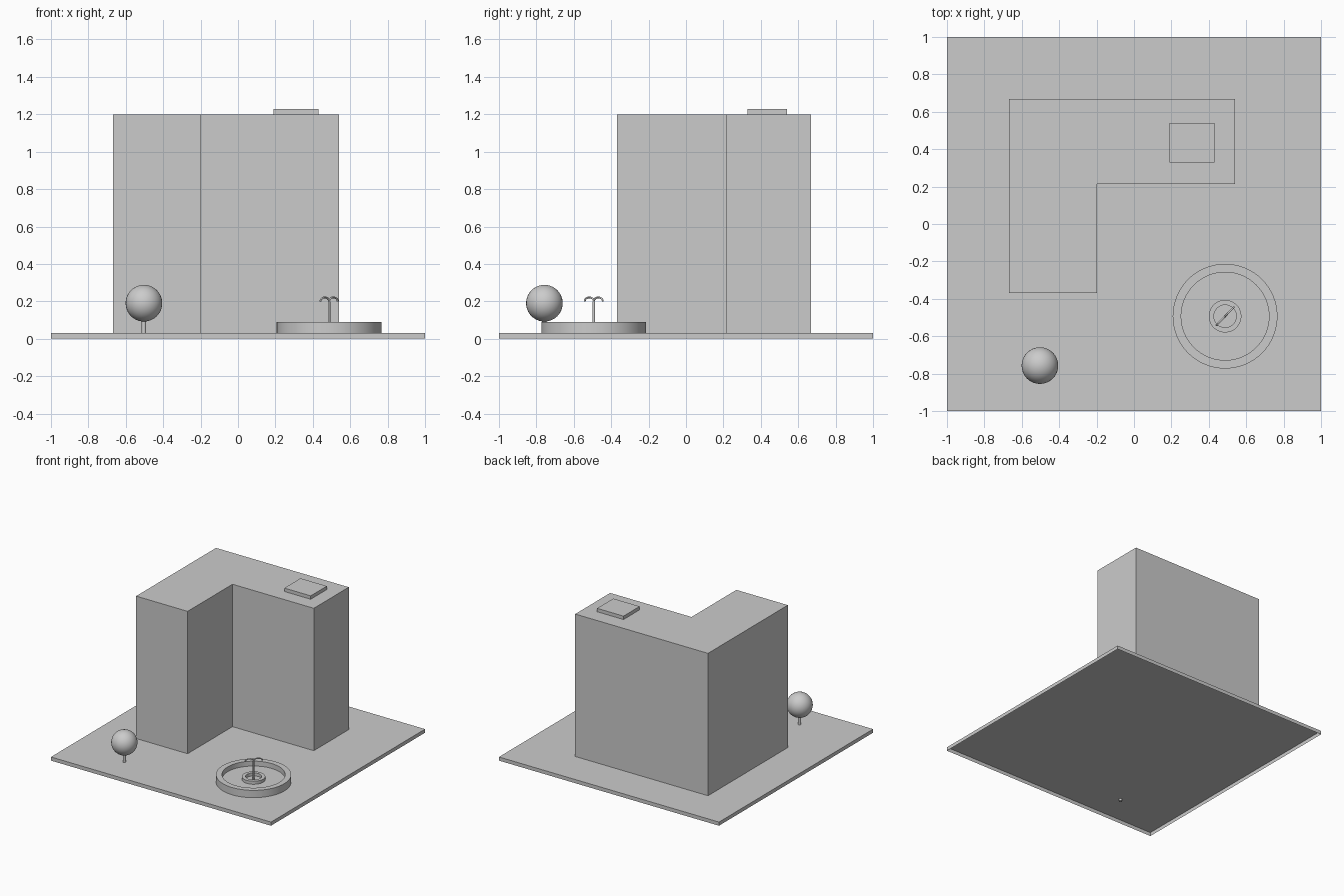
import bpy, bmesh, math
from mathutils import Vector

cube = bpy.data.objects.get("Cube")
if cube:
    bpy.data.objects.remove(cube, do_unlink=True)

grey = bpy.data.materials.new("plain_grey")
grey.use_nodes = True
grey.diffuse_color = (0.6, 0.6, 0.6, 1)
grey.node_tree.nodes["Principled BSDF"].inputs["Base Color"].default_value = (0.6, 0.6, 0.6, 1)

GROUND = 0.03
FOUNTAIN = Vector((0.487, -0.493, 0))
TREE = Vector((-0.503, -0.757, 0))


def finish(name, bm, smooth=False):
    mesh = bpy.data.meshes.new(name)
    bm.to_mesh(mesh)
    bm.free()
    mesh.materials.append(grey)
    obj = bpy.data.objects.new(name, mesh)
    bpy.context.collection.objects.link(obj)
    if smooth:
        bpy.ops.object.select_all(action="DESELECT")
        obj.select_set(True)
        bpy.context.view_layer.objects.active = obj
        bpy.ops.object.shade_smooth_by_angle(angle=math.radians(35))
    return obj


def prism(name, outline, z0, z1, open_bottom=False):
    """Raise a flat outline into a solid, or a shell without an underside."""
    bm = bmesh.new()
    face = bm.faces.new([bm.verts.new((x, y, z0)) for x, y in outline])
    lifted = bmesh.ops.extrude_face_region(bm, geom=[face], use_keep_orig=True)
    tops = [g for g in lifted["geom"] if isinstance(g, bmesh.types.BMVert)]
    bmesh.ops.translate(bm, verts=tops, vec=(0, 0, z1 - z0))
    bmesh.ops.recalc_face_normals(bm, faces=bm.faces)
    if open_bottom:
        under = [f for f in bm.faces if f.normal.z < -0.9]
        bmesh.ops.delete(bm, geom=under, context="FACES_ONLY")
    return finish(name, bm)


def rectangle(x0, x1, y0, y1):
    return [(x0, y0), (x1, y0), (x1, y1), (x0, y1)]


def lathe(name, profile, centre, steps=64):
    """Spin a radius and height profile around a vertical axis."""
    bm = bmesh.new()
    verts = [bm.verts.new((r, 0, z)) for r, z in profile]
    edges = [bm.edges.new(pair) for pair in zip(verts, verts[1:])]
    bmesh.ops.spin(bm, geom=verts + edges, cent=(0, 0, 0), axis=(0, 0, 1),
                   angle=math.tau, steps=steps, use_duplicate=False)
    bmesh.ops.remove_doubles(bm, verts=bm.verts, dist=1e-5)
    bmesh.ops.recalc_face_normals(bm, faces=bm.faces)
    obj = finish(name, bm, smooth=True)
    obj.location = centre
    return obj


def tube(name, points, radius):
    curve = bpy.data.curves.new(name, "CURVE")
    curve.dimensions = "3D"
    curve.bevel_depth = radius
    curve.bevel_resolution = 3
    curve.use_fill_caps = True
    spline = curve.splines.new("POLY")
    spline.points.add(len(points) - 1)
    for point, co in zip(spline.points, points):
        point.co = (*co, 1)
    spline.use_smooth = True
    curve.materials.append(grey)
    obj = bpy.data.objects.new(name, curve)
    bpy.context.collection.objects.link(obj)


# Ground slab, open underneath
prism("ground_slab", rectangle(-1, 1, -1, 1), 0, GROUND, open_bottom=True)

# L-shaped building and its rooftop box
prism("building", [(-0.667, -0.37), (-0.199, -0.37), (-0.199, 0.213),
                   (0.54, 0.213), (0.54, 0.667), (-0.667, 0.667)],
      GROUND, 1.2, open_bottom=True)
prism("roof_box", rectangle(0.19, 0.43, 0.33, 0.54), 1.2, 1.228)

# Fountain basin with a raised inner ring
lathe("fountain_basin", [(0.28, GROUND), (0.28, 0.09), (0.235, 0.09), (0.235, 0.05),
                         (0.087, 0.05), (0.087, 0.075), (0.06, 0.075), (0.06, 0.05),
                         (0, 0.05)], FOUNTAIN)

# Spout and two arching jets
SPOUT_TOP = 0.2
tube("fountain_spout", [FOUNTAIN + Vector((0, 0, z)) for z in (0.05, SPOUT_TOP)], 0.007)
for name, side in (("jet_back", 1), ("jet_front", -1)):
    arc = []
    for i in range(13):
        a = math.pi * i / 12
        reach = side * 0.023 * (1 - math.cos(a))
        arc.append(FOUNTAIN + Vector((reach, reach * 1.05, SPOUT_TOP + 0.021 * math.sin(a))))
    tube(name, arc, 0.005)

# Tree: trunk reaches through the slab, round crown above
lathe("tree_trunk", [(0, 0.01), (0.012, 0.01), (0.012, 0.12), (0, 0.12)], TREE, steps=16)
crown = bmesh.new()
bmesh.ops.create_uvsphere(crown, u_segments=32, v_segments=20, radius=0.098)
finish("tree_crown", crown, smooth=True).location = TREE + Vector((0, 0, 0.19))
